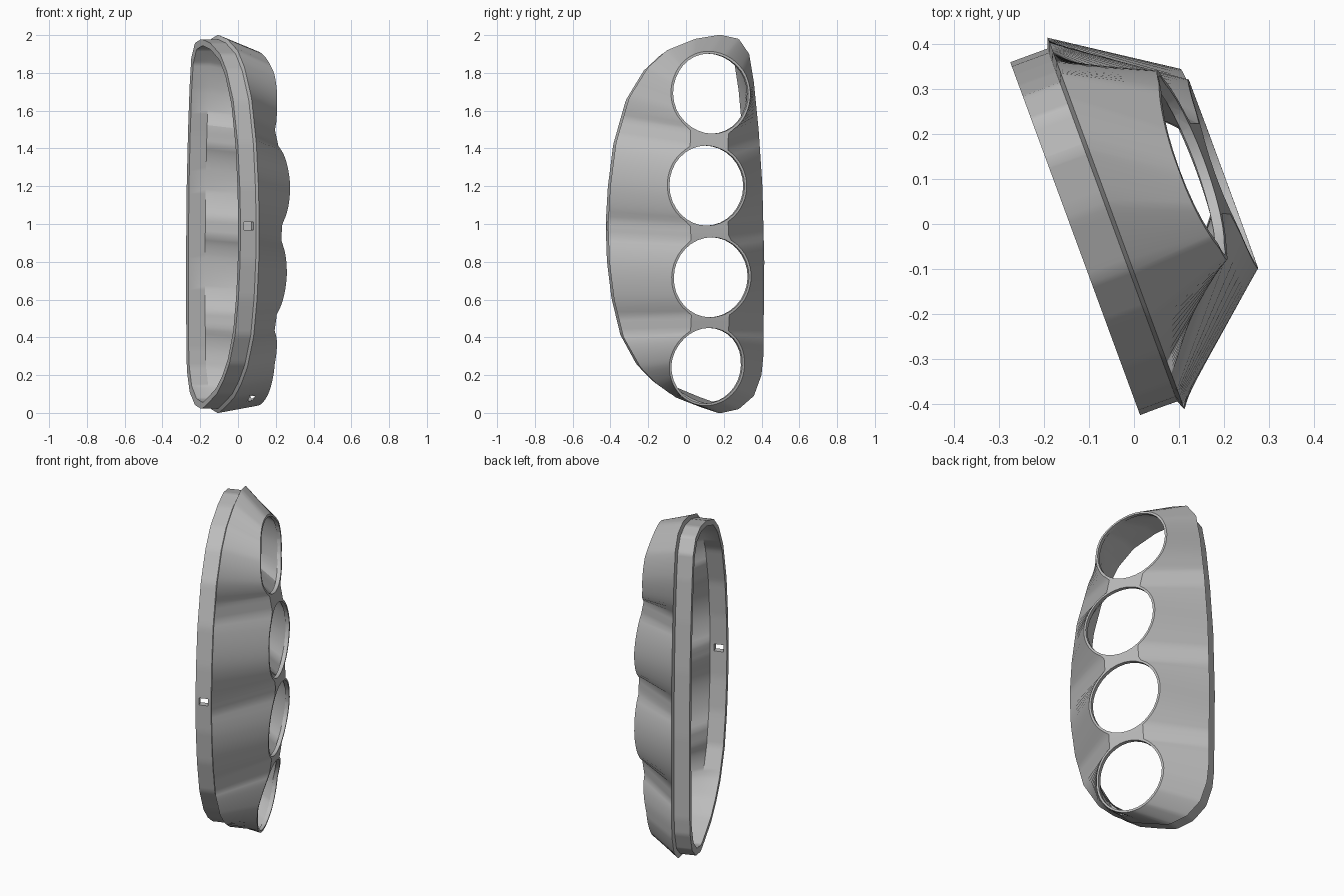
import bpy, bmesh, math
from mathutils import Matrix, Vector

if "Cube" in bpy.data.objects:
    bpy.data.objects.remove(bpy.data.objects["Cube"])

ROWS = 120
TURN = Matrix.Rotation(math.radians(20.2), 4, 'Z')   # local x is the panel normal

# Holes: (sideways centre, height, radius)
HOLES = [(.078, 1.69, .212), (.036, 1.203, .212), (.064, .718, .212), (.062, .25, .2)]
LIP = .012

# Rim edges as (height, y), bottom to top
LOW = [(0, .17), (.03, .08), (.08, -.05), (.15, -.15), (.24, -.24), (.4, -.33), (.6, -.38),
       (.8, -.405), (1, -.412), (1.2, -.40), (1.43, -.37), (1.67, -.3), (1.83, -.2),
       (1.92, -.1), (1.98, .05), (2, .17)]
HIGH = [(0, .19), (.02, .28), (.09, .36), (.2, .4), (.3, .41), (.8, .415), (1.2, .405),
        (1.5, .385), (1.75, .36), (1.9, .335), (1.98, .28), (2, .19)]
# Panel depth by height
DEPTH = [(.04, .13), (.1, .138), (.26, .152), (.4, .185), (.5, .2), (.72, .216), (.95, .226),
         (1.2, .225), (1.38, .215), (1.48, .195), (1.6, .172), (1.8, .16), (1.91, .135)]


def interp(table, z):
    if z <= table[0][0]:
        return table[0][1]
    for (a, p), (b, q) in zip(table, table[1:]):
        if z <= b:
            return p + (q - p) * (z - a) / (b - a)
    return table[-1][1]


heights = [1 - math.cos(math.pi * (i + .5) / ROWS) for i in range(ROWS)]


def rim_loop(depth, inset):
    """D-shaped outline, shrunk towards its middle."""
    pts = []
    for table, zs in ((LOW, heights), (HIGH, heights[::-1])):
        for z in zs:
            v = (interp(table, z) + .012) / .938
            pts.append((depth, .015 + (v - .015) * (1 - inset / .43), 1 + (z - 1) * (1 - inset)))
    return pts


def scallop_loop(pad, sink):
    """Outline hugging the four holes, with a neck between each pair."""
    bottom = HOLES[-1][1] - HOLES[-1][2] - pad
    top = HOLES[0][1] + HOLES[0][2] + pad
    centres = [(h[1], h[0]) for h in reversed(HOLES)]

    def edge(z, side):
        reach = []
        for v, h, r in HOLES:
            d = (r + pad) ** 2 - (z - h) ** 2
            if d > 0:
                reach.append(side * v + math.sqrt(d))
        if HOLES[-1][1] < z < HOLES[0][1]:
            reach.append(side * interp(centres, z) + .095 + pad)
        return side * max(reach)

    pts = []
    for side, hs in ((-1, heights), (1, heights[::-1])):
        for h in hs:
            z = bottom + h * (top - bottom) / 2
            pts.append((interp(DEPTH, z) - sink, edge(z, side), z))
    return pts


# Shell: closed wall running from the inner panel, round the skirt, to the outer panel
loops = [scallop_loop(.004, .022), rim_loop(-.04, .057), rim_loop(-.134, .057),
         rim_loop(-.134, .022), rim_loop(-.046, .022), rim_loop(-.037, 0),
         scallop_loop(LIP, 0)]
bm = bmesh.new()
rings = [[bm.verts.new(p) for p in loop] for loop in loops]
count = 2 * ROWS
for a, b in zip(rings, rings[1:]):
    for i in range(count):
        j = (i + 1) % count
        bm.faces.new((a[i], a[j], b[j], b[i]))
for ring in (rings[0], rings[-1]):
    for i in range(ROWS - 1):
        bm.faces.new((ring[i], ring[i + 1], ring[count - 2 - i], ring[count - 1 - i]))
bmesh.ops.recalc_face_normals(bm, faces=bm.faces)
mesh = bpy.data.meshes.new("gauge_housing")
bm.to_mesh(mesh)
bm.free()
housing = bpy.data.objects.new("gauge_housing", mesh)
bpy.context.collection.objects.link(housing)

# Cutters: four round openings and one small slot in the skirt
bm = bmesh.new()
for v, z, r in HOLES:
    bmesh.ops.create_cone(bm, cap_ends=True, segments=32, radius1=r, radius2=r, depth=.4,
                          matrix=Matrix.Translation((.25, v, z)) @ Matrix.Rotation(math.pi / 2, 4, 'Y'))
bmesh.ops.create_cube(bm, size=1, matrix=Matrix.Translation((-.088, -.39, .99))
                      @ Matrix.Diagonal((.052, .16, .042, 1)))
cut_mesh = bpy.data.meshes.new("opening_cutter")
bm.to_mesh(cut_mesh)
bm.free()
cutter = bpy.data.objects.new("opening_cutter", cut_mesh)
bpy.context.collection.objects.link(cutter)
cutter.hide_render = True

cut = housing.modifiers.new("openings", 'BOOLEAN')
cut.operation = 'DIFFERENCE'
cut.solver = 'EXACT'
cut.object = cutter
bpy.ops.object.select_all(action='DESELECT')
housing.select_set(True)
bpy.context.view_layer.objects.active = housing
bpy.ops.object.modifier_apply(modifier=cut.name)
bpy.data.objects.remove(cutter)

# Place and finish
housing.data.transform(TURN)
grey = bpy.data.materials.new("plain_grey")
grey.use_nodes = True
colour = (.5, .5, .5, 1)
grey.diffuse_color = colour
grey.node_tree.nodes["Principled BSDF"].inputs["Base Color"].default_value = colour
housing.data.materials.clear()
housing.data.materials.append(grey)
bpy.ops.object.shade_smooth_by_angle(angle=math.radians(30))
